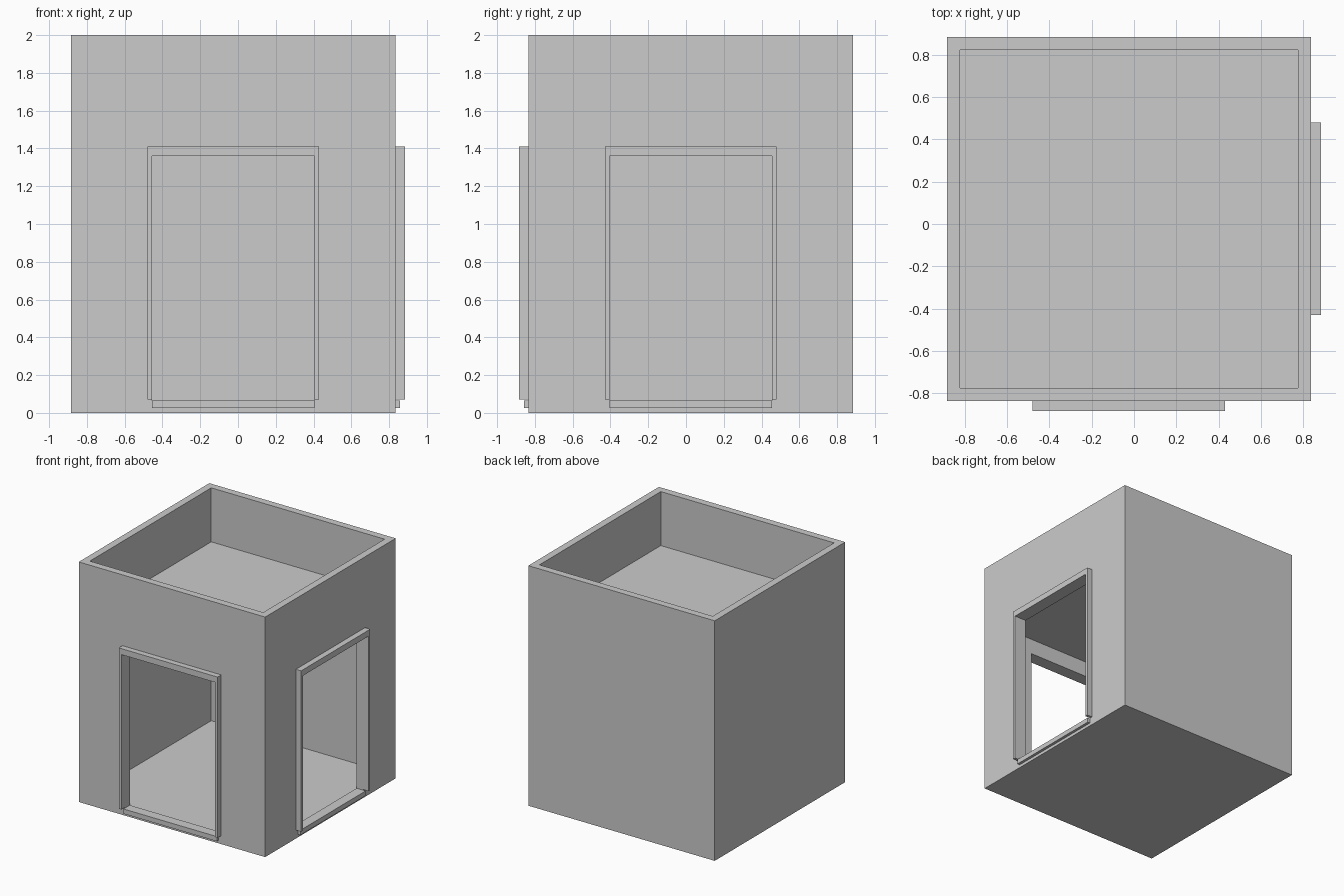
import bpy

if "Cube" in bpy.data.objects:
    bpy.data.objects.remove(bpy.data.objects["Cube"])

LO, HI, T = -0.883, 0.835, 0.06      # building footprint and wall thickness
FLOOR, CEIL, ROOF = 0.06, 1.49, 1.55


def box(name, x, y, z, swap=False):
    """Box from ranges; swap reflects a front-wall part onto the right wall."""
    if swap:
        x, y = (-y[1], -y[0]), (-x[1], -x[0])
    bpy.ops.mesh.primitive_cube_add(size=1)
    o = bpy.context.object
    o.name = name
    for v in o.data.vertices:
        v.co = [r[0] if c < 0 else r[1] for c, r in zip(v.co, (x, y, z))]
    return o


def cut(target, cutter):
    m = target.modifiers.new(cutter.name, 'BOOLEAN')
    m.operation, m.solver, m.object = 'DIFFERENCE', 'EXACT', cutter
    cutter.hide_render = True
    cutter.display_type = 'WIRE'


# Main shell with a room below and a parapet above the roof slab
shell = box("walls", (LO, HI), (-HI, -LO), (0, 2))
ix, iy = (LO + T, HI - T), (-HI + T, -LO - T)
cutters = [box("room_cutter", ix, iy, (FLOOR, CEIL)),
           box("parapet_cutter", ix, iy, (ROOF, 2.2))]

# Doorways on the front and right walls
X0, X1, TOP = -0.455, 0.405, 1.36
W = 0.025
for side, swap in (("front", False), ("right", True)):
    cutters.append(box(side + "_door_cutter", (X0, X1), (-1.0, -HI + T + 0.05), (FLOOR, TOP), swap))
    out = (LO, -HI)
    box(side + "_jamb_left", (X0 - W, X0), out, (0.07, TOP), swap)
    box(side + "_jamb_right", (X1, X1 + W), out, (0.07, TOP), swap)
    box(side + "_lintel", (X0 - W, X1 + W), out, (TOP, 1.41), swap)
    box(side + "_sill", (X0, X1), (-0.858, -HI + T), (0.025, 0.065), swap)

for c in cutters:
    cut(shell, c)

# Bake the cuts and drop the cutters
bpy.context.view_layer.objects.active = shell
for m in list(shell.modifiers):
    bpy.ops.object.modifier_apply(modifier=m.name)
for c in cutters:
    bpy.data.objects.remove(c)
